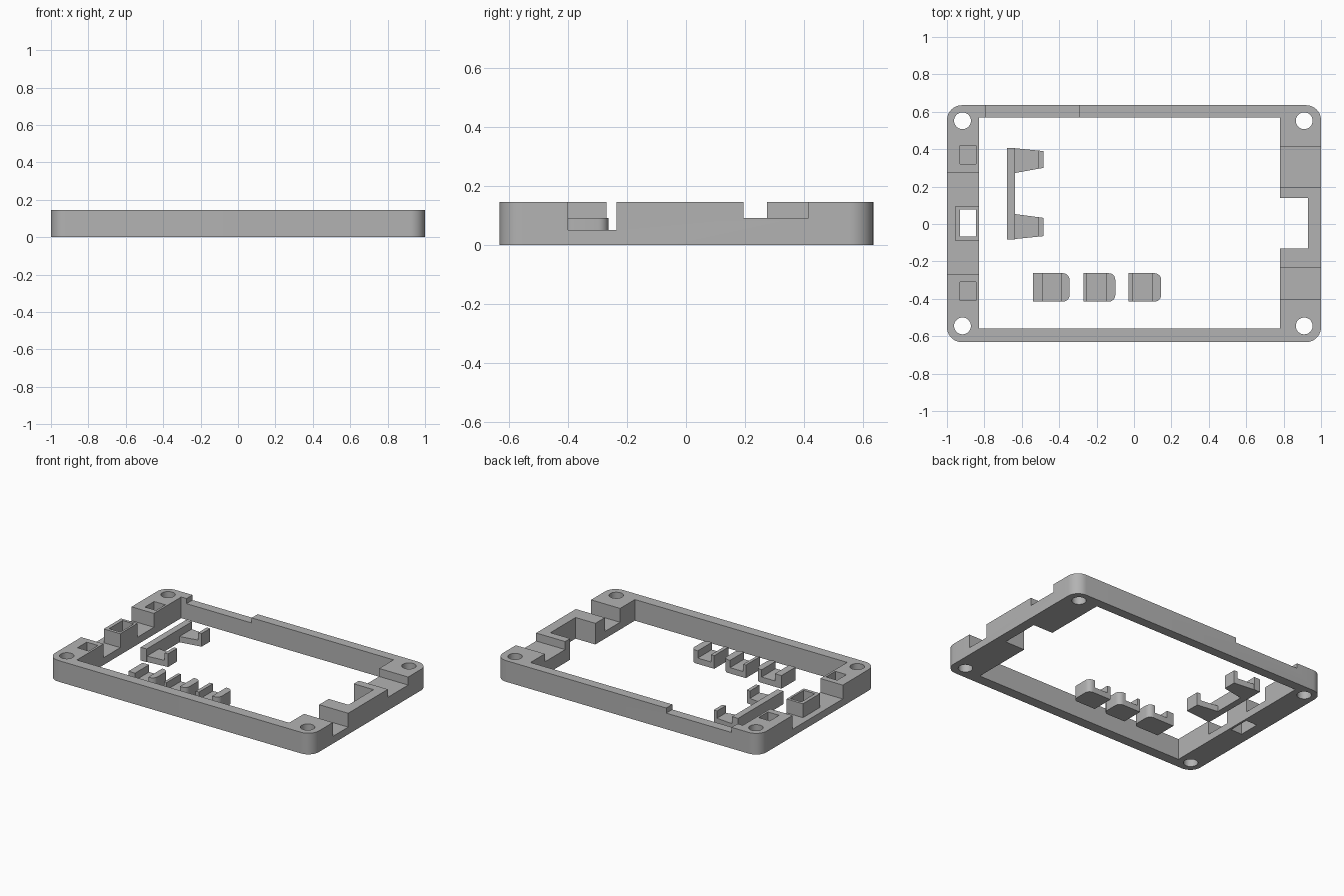
import bpy
import bmesh
from math import cos, sin, pi

if "Cube" in bpy.data.objects:
    bpy.data.objects.remove(bpy.data.objects["Cube"], do_unlink=True)

HEIGHT = 0.145
FLOOR = 0.05
CLIP_TOP = 0.09
CLIP_FLOOR = 0.04

grey = bpy.data.materials.new("plain grey")
grey.use_nodes = True
color = (0.45, 0.45, 0.45, 1)
grey.diffuse_color = color
grey.node_tree.nodes["Principled BSDF"].inputs["Base Color"].default_value = color


def prism(name, points, z0, z1):
    """Extrude a counter-clockwise outline from z0 to z1."""
    bm = bmesh.new()
    face = bm.faces.new([bm.verts.new((x, y, z0)) for x, y in points])
    top = bmesh.ops.extrude_face_region(bm, geom=[face])["geom"]
    for v in top:
        if isinstance(v, bmesh.types.BMVert):
            v.co.z = z1
    bmesh.ops.recalc_face_normals(bm, faces=bm.faces)
    mesh = bpy.data.meshes.new(name)
    bm.to_mesh(mesh)
    bm.free()
    mesh.materials.append(grey)
    ob = bpy.data.objects.new(name, mesh)
    bpy.context.collection.objects.link(ob)
    return ob


def arc(cx, cy, r, start, sweep, n):
    return [(cx + r * cos(start + sweep * i / n), cy + r * sin(start + sweep * i / n))
            for i in range(n + 1)]


def rounded(x0, x1, y0, y1, r, n=10, left_round=True):
    pts = arc(x1 - r, y0 + r, r, -pi / 2, pi / 2, n) + arc(x1 - r, y1 - r, r, 0, pi / 2, n)
    if left_round:
        return pts + arc(x0 + r, y1 - r, r, pi / 2, pi / 2, n) + arc(x0 + r, y0 + r, r, pi, pi / 2, n)
    return pts + [(x0, y1), (x0, y0)]


def box(name, x0, x1, y0, y1, z0, z1):
    return prism(name, [(x0, y0), (x1, y0), (x1, y1), (x0, y1)], z0, z1)


def cut(target, cutter):
    mod = target.modifiers.new("cut", "BOOLEAN")
    mod.operation = "DIFFERENCE"
    mod.solver = "EXACT"
    mod.object = cutter
    bpy.context.view_layer.objects.active = target
    bpy.ops.object.modifier_apply(modifier=mod.name)
    bpy.data.objects.remove(cutter, do_unlink=True)


# Rectangular frame with rounded corners
frame = prism("frame", rounded(-1, 1, -0.632, 0.635, 0.08), 0, HEIGHT)
cut(frame, box("opening", -0.83, 0.78, -0.56, 0.57, -1, 1))

# Notch and two channels across the left end bar
cut(frame, box("notch", 0.7, 0.93, -0.132, 0.14, -1, 1))
cut(frame, box("deep_channel", 0.7, 1.1, -0.4, -0.235, FLOOR, 1))
cut(frame, box("shallow_channel", 0.7, 1.1, 0.195, 0.415, CLIP_TOP, 1))

# Wide recess and two pockets in the right end bar
cut(frame, box("wide_recess", -1.1, -0.8, -0.27, 0.275, FLOOR, 1))
for y in (-0.36, 0.37):
    cut(frame, box("pocket", -0.93, -0.845, y - 0.05, y + 0.05, FLOOR, 1))
cut(frame, box("window", -0.93, -0.845, -0.068, 0.078, -1, 1))

# Shallow step along the back bar
cut(frame, box("back_step", -0.79, -0.295, 0.55, 0.7, 0.11, 1))

# Screw holes in the corners
for x in (-0.917, 0.91):
    for y in (-0.545, 0.552):
        cut(frame, prism("hole", arc(x, y, 0.045, 0, 2 * pi, 32)[:-1], -1, 1))

# Socket standing in the recess
socket = box("socket", -0.955, -0.83, -0.09, 0.097, FLOOR, HEIGHT)
cut(socket, box("socket_hole", -0.93, -0.845, -0.068, 0.078, -1, 1))

# Three loose clips with a groove each
for i, (x0, x1, g) in enumerate([(-0.54, -0.345, -0.49), (-0.27, -0.1, -0.25), (-0.03, 0.145, -0.005)]):
    clip = prism(f"clip_{i + 1}", rounded(x0, x1, -0.415, -0.263, 0.035, 6, False), 0, CLIP_TOP)
    cut(clip, box("groove", g, g + 0.1, -1, 1, CLIP_FLOOR, 1))

# Bracket with two tapered arms ending in raised lips
box("bracket_bar", -0.68, -0.635, -0.083, 0.407, 0, CLIP_TOP)
for side, a0, a1, b0, b1 in (("back", 0.273, 0.405, 0.3, 0.39), ("front", -0.08, 0.053, -0.065, 0.033)):
    arm = prism(f"bracket_arm_{side}", [(-0.635, a0), (-0.485, b0), (-0.485, b1), (-0.635, a1)], 0, CLIP_TOP)
    cut(arm, box("groove", -0.7, -0.51, -1, 1, CLIP_FLOOR, 1))

# Smooth the round corners and holes, keep the edges crisp
bpy.ops.object.select_all(action="DESELECT")
for ob in bpy.context.collection.objects:
    if ob.type == "MESH" and grey.name in ob.data.materials:
        ob.select_set(True)
        bpy.context.view_layer.objects.active = ob
bpy.ops.object.shade_smooth_by_angle()
